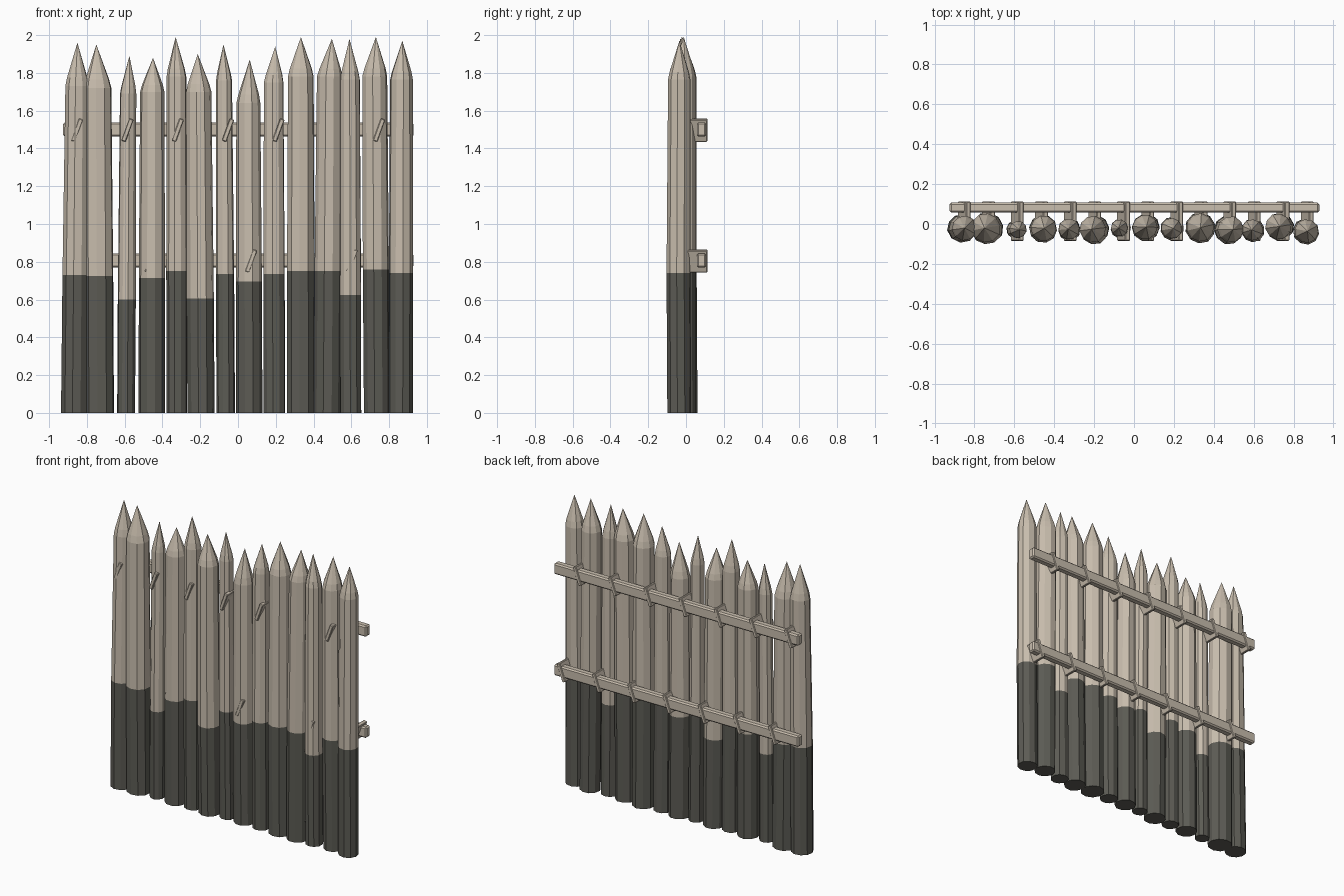
import bpy, bmesh, math, random
from mathutils import Matrix, Vector

if "Cube" in bpy.data.objects:
    bpy.data.objects.remove(bpy.data.objects["Cube"])

random.seed(4)
SIDES = 10


def material(name, rgb):
    m = bpy.data.materials.new(name)
    m.diffuse_color = (*rgb, 1)
    m.use_nodes = True
    m.node_tree.nodes["Principled BSDF"].inputs["Base Color"].default_value = m.diffuse_color
    return m


pale = material("pale_wood", (0.58, 0.51, 0.42))
dark = material("dark_tarred_wood", (0.108, 0.106, 0.09))


def finish(name, bm, mats):
    bmesh.ops.recalc_face_normals(bm, faces=bm.faces)
    me = bpy.data.meshes.new(name)
    bm.to_mesh(me)
    bm.free()
    for m in mats:
        me.materials.append(m)
    ob = bpy.data.objects.new(name, me)
    bpy.context.collection.objects.link(ob)
    return ob


# Sharpened stake: foot, painted line, shoulder, then a slightly convex point
def stake(i, x0, r0, x1, r1, xt, split, shoulder, tip, y):
    bm = bmesh.new()
    turn = random.uniform(0, math.tau / SIDES)
    bump = [random.uniform(0.97, 1.03) for _ in range(SIDES)]
    t = split / shoulder
    nose = shoulder + 0.2 * (tip - shoulder)
    levels = [(x0, y, 0, r0),
              (x0 + (x1 - x0) * t, y - 0.004, split, r0 + (r1 - r0) * t + 0.002),
              (x1, y, shoulder, r1),
              (x1 + (xt - x1) * 0.25, y, nose, r1 * 0.86)]
    rings = []
    for cx, cy, z, r in levels:
        rings.append([bm.verts.new((cx + r * bump[k] * math.cos(turn + math.tau * k / SIDES),
                                    cy + r * bump[k] * math.sin(turn + math.tau * k / SIDES), z))
                      for k in range(SIDES)])
    bm.faces.new(rings[0]).material_index = 1
    for n in range(3):
        for k in range(SIDES):
            j = (k + 1) % SIDES
            f = bm.faces.new((rings[n][k], rings[n][j], rings[n + 1][j], rings[n + 1][k]))
            f.material_index = 1 if n == 0 else 0
    apex = bm.verts.new((xt, y, tip))
    for k in range(SIDES):
        bm.faces.new((rings[3][k], rings[3][(k + 1) % SIDES], apex))
    finish(f"stake_{i:02d}", bm, (pale, dark))


# foot x, foot radius, shoulder x, shoulder radius, tip x, paint line, shoulder z, tip z, y
stakes = [
    (-0.865, .071, -0.850, .063, -0.850, .73, 1.73, 1.96, -.020),
    (-0.733, .079, -0.742, .074, -0.750, .725, 1.72, 1.95, -.020),
    (-0.593, .047, -0.582, .043, -0.575, .60, 1.69, 1.89, -.028),
    (-0.456, .069, -0.453, .064, -0.450, .715, 1.70, 1.88, -.022),
    (-0.324, .055, -0.326, .053, -0.330, .75, 1.78, 1.99, -.025),
    (-0.195, .072, -0.207, .067, -0.213, .605, 1.70, 1.90, -.026),
    (-0.065, .050, -0.074, .043, -0.077, .735, 1.76, 1.95, -.020),
    (0.060, .068, 0.055, .062, 0.062, .695, 1.64, 1.87, -.015),
    (0.192, .059, 0.189, .053, 0.197, .735, 1.75, 1.94, -.022),
    (0.332, .077, 0.332, .071, 0.333, .75, 1.78, 1.99, -.018),
    (0.472, .071, 0.485, .066, 0.497, .75, 1.78, 1.98, -.027),
    (0.598, .058, 0.594, .054, 0.590, .625, 1.765, 1.98, -.030),
    (0.735, .067, 0.724, .065, 0.730, .76, 1.78, 1.99, -.012),
    (0.862, .064, 0.866, .060, 0.870, .74, 1.765, 1.97, -.035),
]
for i, s in enumerate(stakes, 1):
    stake(i, *s)


def block(name, size, centre, lean=0, bevel=0):
    bm = bmesh.new()
    bmesh.ops.create_cube(bm, size=1)
    bmesh.ops.scale(bm, vec=size, verts=bm.verts)
    if bevel:
        bmesh.ops.bevel(bm, geom=bm.edges[:], offset=bevel, segments=1, affect='EDGES')
    bmesh.ops.transform(bm, matrix=Matrix.Translation(Vector(centre)) @ Matrix.Rotation(lean, 4, 'Y'),
                        verts=bm.verts)
    finish(name, bm, (pale,))


# Two rails behind the stakes, each with seven slanted ties; the rows are staggered
for name, z, first in (("upper", 1.50, -0.852), ("lower", 0.807, -0.73)):
    block(f"{name}_rail", (1.855, 0.05, 0.075), (0.002, 0.082, z), bevel=0.009)
    for k in range(7):
        block(f"{name}_tie_{k + 1}", (0.025, 0.198, 0.125), (first + k * 0.2665, 0.014, z - 0.003),
              lean=math.radians(20), bevel=0.004)
